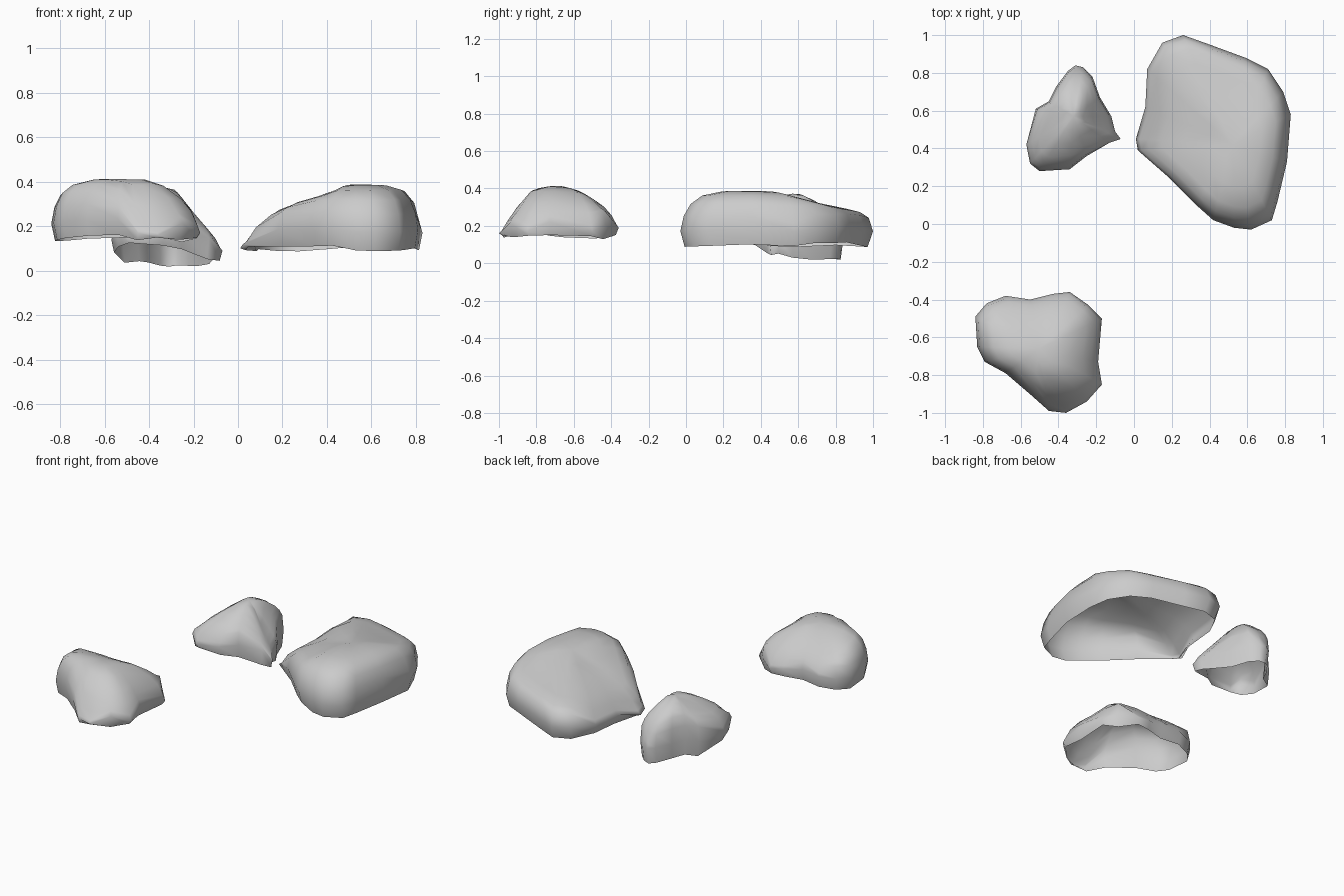
import bpy, bmesh, random
from mathutils import Vector

random.seed(4)
if "Cube" in bpy.data.objects:
    bpy.data.objects.remove(bpy.data.objects["Cube"])

stone = bpy.data.materials.new("grey stone")
stone.use_nodes = True
grey = (0.6, 0.6, 0.6, 1)
stone.diffuse_color = grey
stone.node_tree.nodes["Principled BSDF"].inputs["Base Color"].default_value = grey


def along(profile, t):
    """Height of a piecewise linear profile at t."""
    if t <= profile[0][0]:
        return profile[0][1]
    for (a, za), (b, zb) in zip(profile, profile[1:]):
        if t <= b:
            return za + (zb - za) * (t - a) / (b - a)
    return profile[-1][1]


def rock(name, outline, peak, front_profile, side_profile, rim_profile):
    """Hollow boulder: rings shrink from the outline to the peak under both profiles."""
    bm = bmesh.new()
    centre = Vector(peak)
    top = min(along(front_profile, centre.x), along(side_profile, centre.y))
    wobble = [random.uniform(-0.015, 0.015) for _ in outline]
    rings = []
    # each ring: scale of the outline, share of the full height
    for scale, share in ((0.95, 0), (1, 0.28), (0.96, 0.55), (0.88, 0.78),
                         (0.74, 0.93), (0.5, 1), (0.25, 1)):
        ring = []
        for point, w in zip(outline, wobble):
            p = centre.lerp(Vector(point), scale)
            rim = along(rim_profile, p.y) + w
            z = rim + (top - rim) * share
            z = min(z, along(front_profile, p.x), along(side_profile, p.y))
            ring.append(bm.verts.new((p.x, p.y, max(z, rim + 0.03 * share))))
        rings.append(ring)
    n = len(outline)
    for low, high in zip(rings, rings[1:]):
        for i in range(n):
            j = (i + 1) % n
            bm.faces.new((low[i], low[j], high[j], high[i]))
    tip = bm.verts.new((centre.x, centre.y, top))
    for i in range(n):
        bm.faces.new((rings[-1][i], rings[-1][(i + 1) % n], tip))
    # soften the upper creases
    upper = [v for ring in rings[3:] for v in ring] + [tip]
    for _ in range(2):
        bmesh.ops.smooth_vert(bm, verts=upper, factor=0.3, use_axis_z=True)
    bmesh.ops.recalc_face_normals(bm, faces=bm.faces)
    if tip.normal.z < 0 or sum(f.normal.z for f in bm.faces) < 0:
        bmesh.ops.reverse_faces(bm, faces=bm.faces)
    mesh = bpy.data.meshes.new(name)
    bm.to_mesh(mesh)
    bm.free()
    mesh.materials.append(stone)
    mesh.shade_smooth()
    bpy.context.collection.objects.link(bpy.data.objects.new(name, mesh))


# Large boulder
rock("large_boulder",
     [(.01, .45), (.06, .62), (.07, .82), (.15, .96), (.26, 1), (.4, .95), (.59, .88),
      (.71, .82), (.79, .7), (.83, .58), (.81, .33), (.76, .12), (.73, .02),
      (.62, -.03), (.53, -.02), (.42, .02), (.33, .1), (.18, .25), (.02, .39)],
     (.52, .42),
     [(.01, .1), (.12, .22), (.22, .3), (.4, .34), (.48, .39), (.72, .4), (.78, .35), (.83, .17)],
     [(-.03, .2), (0, .3), (.12, .39), (.3, .4), (.5, .38), (.7, .32), (.95, .27), (1, .22)],
     [(0, .1), (1, .1)])

# Front boulder
rock("front_boulder",
     [(-.84, -.49), (-.78, -.42), (-.68, -.38), (-.55, -.4), (-.43, -.37), (-.34, -.36),
      (-.24, -.43), (-.17, -.5), (-.19, -.73), (-.17, -.85), (-.25, -.94), (-.36, -1),
      (-.45, -.99), (-.54, -.91), (-.68, -.79), (-.79, -.73), (-.83, -.65)],
     (-.5, -.66),
     [(-.84, .25), (-.8, .35), (-.75, .39), (-.63, .42), (-.42, .42), (-.3, .37), (-.2, .25), (-.17, .17)],
     [(-1, .16), (-.95, .21), (-.83, .4), (-.68, .42), (-.55, .38), (-.43, .29), (-.36, .19)],
     [(-1, .15), (-.36, .14)])

# Small boulder, its rim dipping toward the back
rock("small_boulder",
     [(-.57, .42), (-.52, .61), (-.45, .65), (-.41, .73), (-.35, .81), (-.31, .84),
      (-.27, .83), (-.22, .78), (-.18, .67), (-.12, .57), (-.1, .49), (-.07, .45),
      (-.13, .43), (-.25, .36), (-.34, .29), (-.5, .28), (-.55, .32)],
     (-.32, .57),
     [(-.57, .14), (-.54, .22), (-.45, .3), (-.33, .39), (-.28, .37), (-.2, .25), (-.07, .09)],
     [(.28, .15), (.33, .25), (.45, .34), (.57, .39), (.7, .33), (.78, .25), (.84, .12)],
     [(.28, .13), (.5, .04), (.84, .02)])
